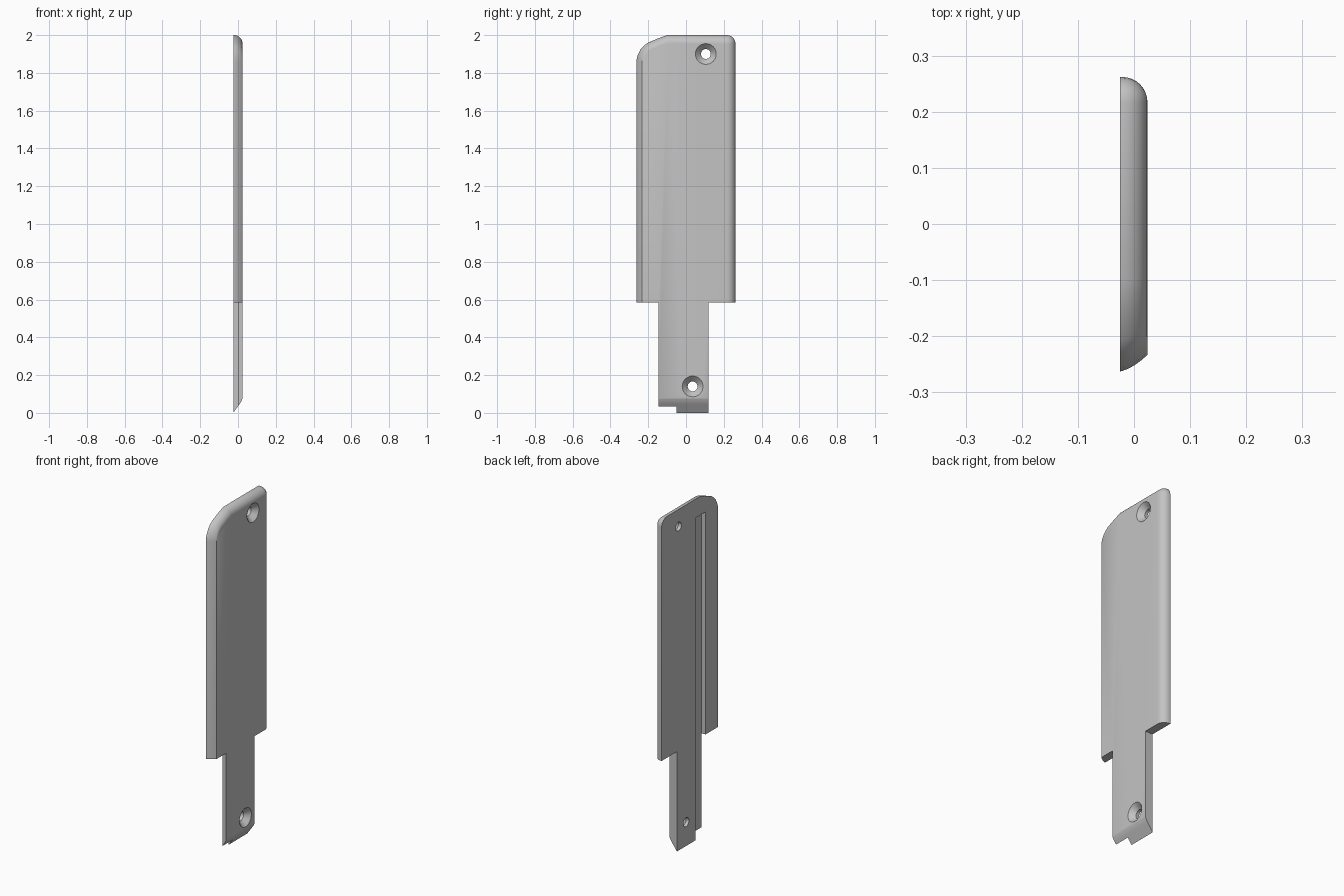
import bpy, bmesh, math
from mathutils import Matrix

cube = bpy.data.objects.get("Cube")
if cube:
    bpy.data.objects.remove(cube, do_unlink=True)

grey = bpy.data.materials.new("plain grey")
grey.use_nodes = True
colour = (0.55, 0.55, 0.55, 1)
grey.diffuse_color = colour
grey.node_tree.nodes["Principled BSDF"].inputs["Base Color"].default_value = colour

BACK, FACE, FILLET = -0.025, 0.024, 0.045
SHOULDER = 0.585


def outline(x, inset):
    """Blade and tang outline (y, z) at thickness x, drawn in by the edge rounding."""
    d = (x - BACK) / (FACE - BACK)
    front = 0.012 * d + 0.018 * d * d
    tip = 0.035 + 1.4 * x + max(0, x - 0.015) * 0.8
    pts = [(-0.145, tip), (-0.145, SHOULDER), (-0.263 + front, SHOULDER)]
    # large front corner: round, then a shallow slope to the top
    corner = [(-0.263, 1.86, 0), (-0.257, 1.893, 20), (-0.24, 1.925, 38),
              (-0.225, 1.942, 48), (-0.205, 1.958, 60), (-0.15, 1.982, 66), (-0.1, 2, 80)]
    for y, z, deg in corner:
        a = math.radians(deg)
        pts.append((y + front * math.cos(a), z - inset * math.sin(a)))
    # small back corner
    r = FILLET + 0.001 - inset
    for i in range(7):
        a = math.pi / 2 * (1 - i / 6)
        pts.append((0.262 - inset - r + r * math.cos(a), 2 - inset - r + r * math.sin(a)))
    return pts + [(0.262 - inset, SHOULDER), (0.12, SHOULDER), (0.12, tip)]


def make_object(name, bm):
    bmesh.ops.recalc_face_normals(bm, faces=bm.faces)
    mesh = bpy.data.meshes.new(name)
    bm.to_mesh(mesh)
    bm.free()
    mesh.materials.append(grey)
    ob = bpy.data.objects.new(name, mesh)
    bpy.context.collection.objects.link(ob)
    return ob


# body: outlines lofted through the thickness
bm = bmesh.new()
levels = [(BACK, 0)]
for i in range(9):
    a = math.pi / 2 * i / 8
    levels.append((FACE - FILLET + FILLET * math.sin(a), FILLET * (1 - math.cos(a))))
rings = [[bm.verts.new((x, y, z)) for y, z in outline(x, inset)] for x, inset in levels]
for lower, upper in zip(rings, rings[1:]):
    for i in range(len(lower)):
        j = (i + 1) % len(lower)
        bm.faces.new((lower[i], lower[j], upper[j], upper[i]))
bm.faces.new(rings[0])
bm.faces.new(rings[-1])
body = make_object("handle_plate", bm)


def groove_cutter():
    bm = bmesh.new()
    bmesh.ops.create_cube(bm, size=1)
    y0, y1, z0, z1 = -0.1455, -0.05, -0.1, 1.89
    for v in bm.verts:
        v.co = (0 if v.co.x > 0 else -0.1, y1 if v.co.y > 0 else y0, z1 if v.co.z > 0 else z0)
    return make_object("groove_cutter", bm)


def hole_cutter(y, z):
    """Straight bore with a countersink on the outer face."""
    bm = bmesh.new()
    profile = [(-0.1, 0.026), (-0.006, 0.026), (FACE, 0.055), (0.05, 0.08)]
    n = 32
    loops = [[bm.verts.new((x, y + r * math.cos(2 * math.pi * k / n),
                            z + r * math.sin(2 * math.pi * k / n))) for k in range(n)]
             for x, r in profile]
    for p, q in zip(loops, loops[1:]):
        for k in range(n):
            m = (k + 1) % n
            bm.faces.new((p[k], p[m], q[m], q[k]))
    bm.faces.new(loops[0])
    bm.faces.new(loops[-1])
    return make_object("hole_cutter", bm)


# cut the back groove and both screw holes
bpy.context.view_layer.objects.active = body
for cutter in (groove_cutter(), hole_cutter(0.105, 1.9), hole_cutter(0.035, 0.14)):
    cutter.hide_render = True
    mod = body.modifiers.new("cut", 'BOOLEAN')
    mod.operation = 'DIFFERENCE'
    mod.solver = 'EXACT'
    mod.object = cutter
    bpy.ops.object.modifier_apply(modifier=mod.name)
    bpy.data.objects.remove(cutter, do_unlink=True)

for ob in bpy.context.selected_objects:
    ob.select_set(False)
body.select_set(True)
bpy.ops.object.shade_smooth_by_angle(angle=math.radians(25))
